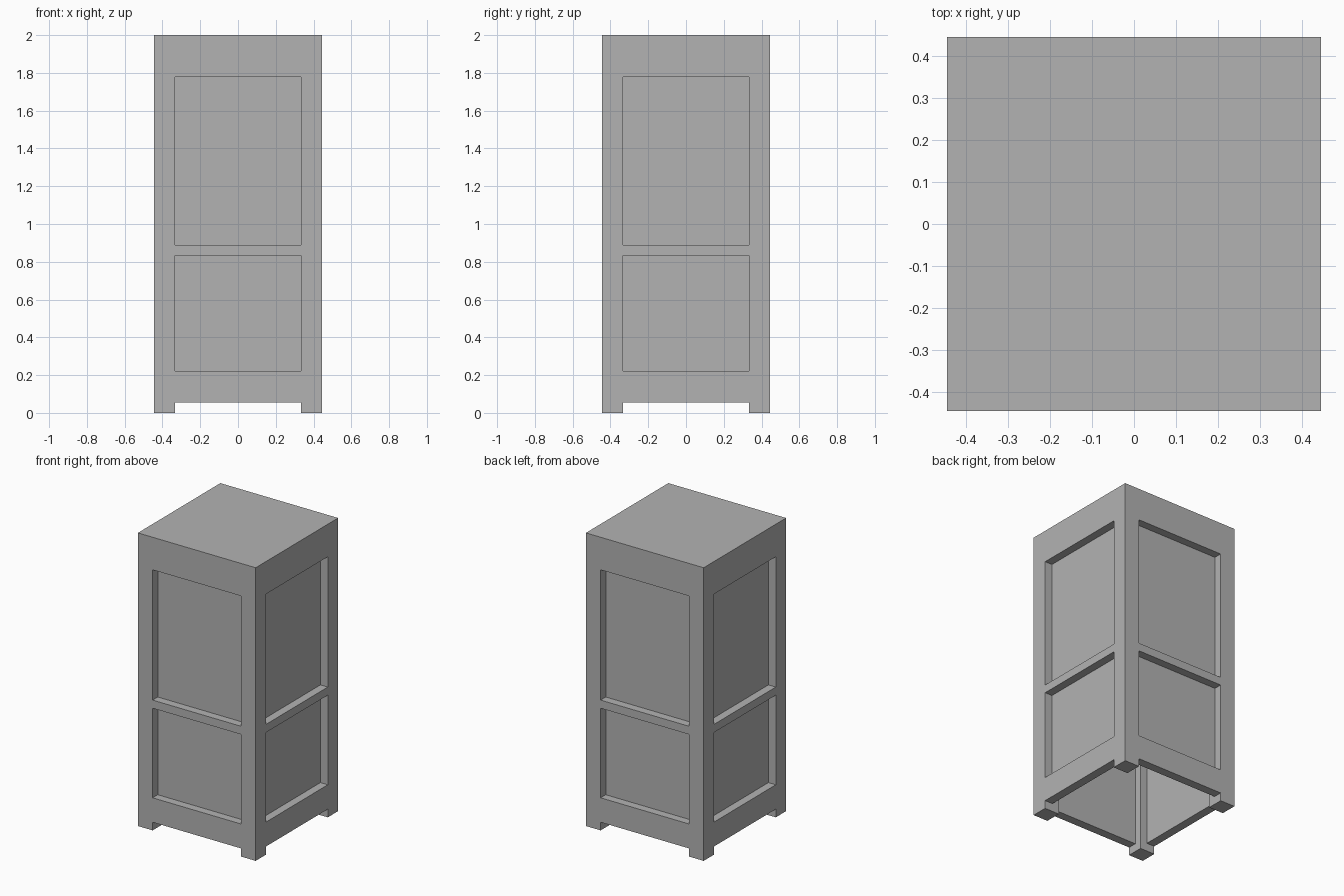
import bpy

if "Cube" in bpy.data.objects:
    bpy.data.objects.remove(bpy.data.objects["Cube"])

U = 2 / 36  # the cabinet sits on a grid 16 x 16 x 36 units

grey = bpy.data.materials.new("plain grey")
grey.diffuse_color = (0.45, 0.45, 0.45, 1)
grey.use_nodes = True
grey.node_tree.nodes["Principled BSDF"].inputs["Base Color"].default_value = grey.diffuse_color


def box(name, x, y, z):
    """Box from (min, max) ranges given in grid units."""
    verts = [(a * U, b * U, c * U) for a in x for b in y for c in z]
    faces = [(0, 1, 3, 2), (4, 6, 7, 5), (0, 4, 5, 1),
             (2, 3, 7, 6), (0, 2, 6, 4), (1, 5, 7, 3)]
    mesh = bpy.data.meshes.new(name)
    mesh.from_pydata(verts, [], faces)
    obj = bpy.data.objects.new(name, mesh)
    bpy.context.collection.objects.link(obj)
    return obj


# Cabinet body
cabinet = box("cabinet", (-8, 8), (-8, 8), (0, 36))
cabinet.data.materials.append(grey)

OPEN = (-6, 6)   # width between the corner posts
WALL = 6.92      # inner face of the thin panels
cutters = []


def cut_pair(name, reach, z):
    """Cut between the posts, once along each horizontal axis."""
    cutters.append(box(name + "_x", reach, OPEN, z))
    cutters.append(box(name + "_y", OPEN, reach, z))


# Gap between the feet, and hollow inside that leaves the posts standing
cut_pair("foot_gap", (-9, 9), (-1, 1))
cut_pair("hollow", (-WALL, WALL), (-1, 35))

# Recessed lower and upper panels on all four sides
for name, z in (("lower_panel", (4, 15)), ("upper_panel", (16, 32))):
    for reach in ((-9, -7), (7, 9)):
        cut_pair(name, reach, z)

for cutter in cutters:
    mod = cabinet.modifiers.new(cutter.name, 'BOOLEAN')
    mod.operation = 'DIFFERENCE'
    mod.solver = 'EXACT'
    mod.object = cutter

# Bake the cuts and remove the helpers
bpy.context.view_layer.update()
graph = bpy.context.evaluated_depsgraph_get()
result = bpy.data.meshes.new_from_object(cabinet.evaluated_get(graph))
cabinet.modifiers.clear()
cabinet.data = result
result.materials.clear()
result.materials.append(grey)
for poly in result.polygons:
    poly.material_index = 0
for cutter in cutters:
    bpy.data.objects.remove(cutter)
